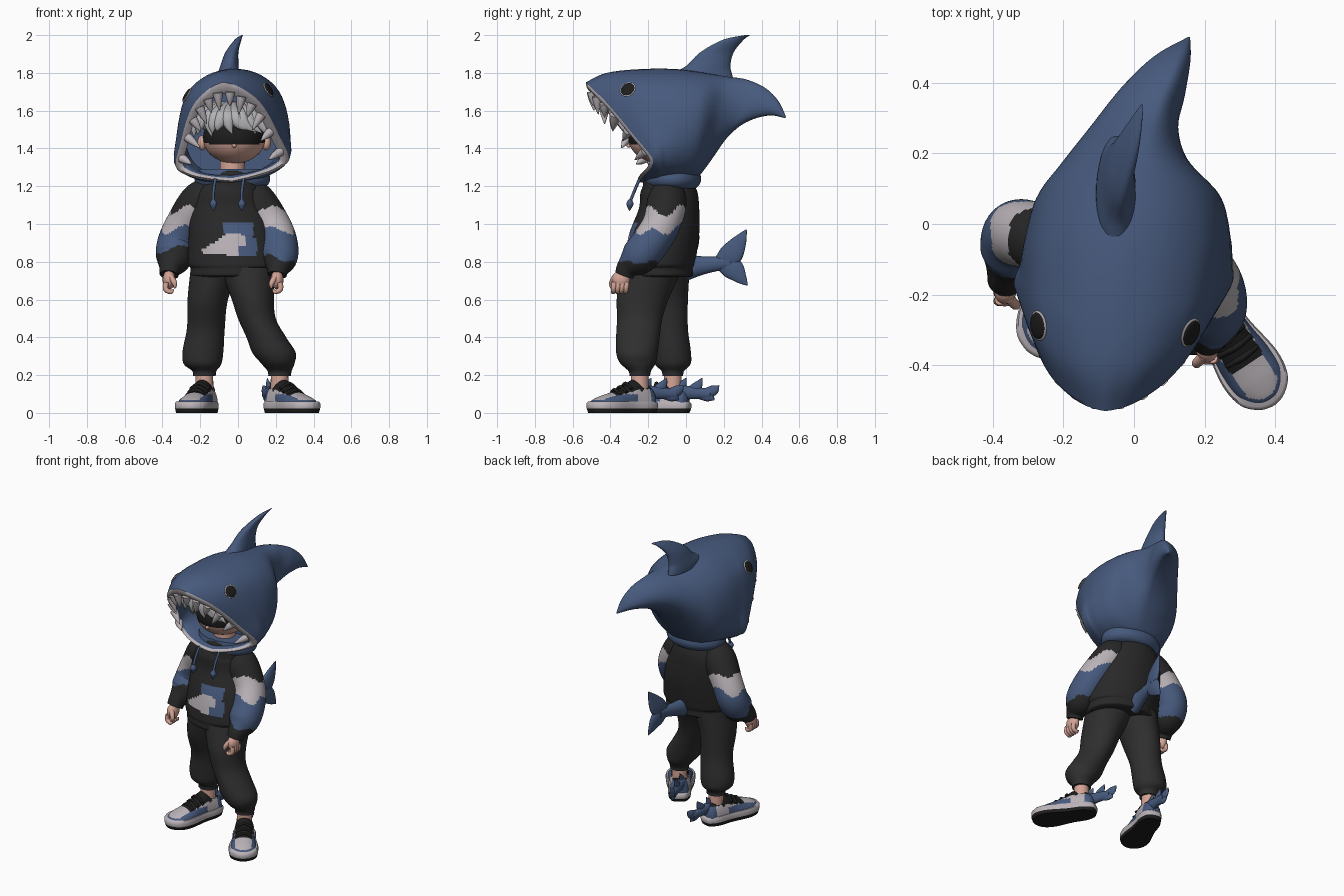
import bpy, bmesh, math, random
from mathutils import Vector, Matrix
from mathutils.bvhtree import BVHTree

if "Cube" in bpy.data.objects:
    bpy.data.objects.remove(bpy.data.objects["Cube"])
random.seed(4)


def material(name, *rgb):
    m = bpy.data.materials.new(name)
    m.diffuse_color = (*[(c / 255) ** 2.2 for c in rgb], 1)
    m.use_nodes = True
    m.node_tree.nodes["Principled BSDF"].inputs["Base Color"].default_value = m.diffuse_color
    return m


BLUE = material("shark blue", 72, 90, 124)
DARK = material("charcoal cloth", 44, 44, 45)
PANTS = material("soft black cloth", 50, 50, 50)
GREY = material("pale grey", 184, 177, 182)
HAIR = material("silver hair", 176, 175, 178)
SKIN = material("skin", 210, 162, 147)
BLACK = material("black", 34, 34, 34)


def finish(name, bm, mats, M=None):
    bmesh.ops.recalc_face_normals(bm, faces=bm.faces)
    for f in bm.faces:
        f.smooth = True
    me = bpy.data.meshes.new(name)
    bm.to_mesh(me)
    bm.free()
    if M:
        me.transform(M)
    me.set_sharp_from_angle(angle=math.radians(55))
    for m in mats:
        me.materials.append(m)
    ob = bpy.data.objects.new(name, me)
    bpy.context.collection.objects.link(ob)
    return ob


def spline(pts, n=6):
    out = []
    for i in range(len(pts) - 1):
        a, b, c, d = pts[max(i - 1, 0)], pts[i], pts[i + 1], pts[min(i + 2, len(pts) - 1)]
        for k in range(n):
            t = k / n
            out.append(tuple(.5 * (2 * q + (r - p) * t + (2 * p - 5 * q + 4 * r - s) * t * t
                             + (3 * q - p - 3 * r + s) * t ** 3) for p, q, r, s in zip(a, b, c, d)))
    return out + [tuple(pts[-1])]


def loft(name, rings, mats, rule=None, M=None):
    bm = bmesh.new()
    vs = [[bm.verts.new(p) for p in r] for r in rings]
    n = len(vs[0])
    made = [(bm.faces.new(vs[0]), 0), (bm.faces.new(vs[-1]), len(vs) - 1)]
    for i in range(len(vs) - 1):
        for j in range(n):
            k = (j + 1) % n
            made.append((bm.faces.new((vs[i][j], vs[i][k], vs[i + 1][k], vs[i + 1][j])), i))
    if rule:
        for f, i in made:
            f.material_index = rule(f.calc_center_median(), i)
    return finish(name, bm, mats, M)


def stack(name, secs, mats, rule=None, n=48, steps=6):
    """Horizontal oval rings: x, y, z, rx, ry."""
    ang = [2 * math.pi * k / n for k in range(n)]
    rings = [[(x + max(rx, .002) * math.cos(a), y + max(ry, .002) * math.sin(a), z) for a in ang]
             for x, y, z, rx, ry in spline(secs, steps)]
    return loft(name, rings, mats, rule)


def tube(name, pts, mats, rule=None, flat=1, ref=(0, 1, 0), n=20, steps=6, M=None):
    """Round or flattened sweep: x, y, z, radius."""
    s, rings = spline(pts, steps), []
    for i, p in enumerate(s):
        t = (Vector(s[min(i + 1, len(s) - 1)][:3]) - Vector(s[max(i - 1, 0)][:3])).normalized()
        u = t.cross(Vector(ref)).normalized()
        v = u.cross(t) * flat
        r = max(p[3], .002)
        rings.append([Vector(p[:3]) + r * (u * math.cos(a) + v * math.sin(a))
                      for a in [2 * math.pi * k / n for k in range(n)]])
    return loft(name, rings, mats, rule, M)


def ball(name, loc, radii, mats, rule=None, rot=None, seg=32):
    bm = bmesh.new()
    bmesh.ops.create_uvsphere(bm, u_segments=seg, v_segments=seg, radius=1)
    R = rot.to_matrix().to_4x4() if rot else Matrix()
    bm.transform(Matrix.Translation(loc) @ R @ Matrix.Diagonal((*radii, 1)))
    if rule:
        for f in bm.faces:
            f.material_index = rule(f.calc_center_median(), 0)
    return finish(name, bm, mats)


# Shark hood: half outlines (u, v) blended along slanted sections
RIM = spline([(0, 1), (.2, .965), (.4, .89), (.58, .79), (.73, .64), (.87, .43), (1, .2), (.8, .1), (.42, .04), (0, 0)], 3)
EGG = spline([(0, 1), (.3, .975), (.55, .91), (.75, .81), (.88, .64), (.97, .42), (1, .25), (.86, .11), (.48, .02), (0, 0)], 3)
OVAL = [(math.sin(math.pi * k / 27), .5 + .5 * math.cos(math.pi * k / 27)) for k in range(28)]
# top xyz, bottom xyz, left width, right width, outline blend, bow
HOOD = spline([(-.08, -.53, 1.75, -.03, -.24, 1.22, .29, .31, 0, .12),
               (-.07, -.42, 1.80, -.03, -.21, 1.22, .30, .32, .6, .10),
               (-.05, -.24, 1.82, -.02, -.15, 1.22, .30, .31, 1.1, .05),
               (-.03, -.05, 1.82, -.01, -.05, 1.22, .30, .30, 1.45, 0),
               (0, .10, 1.80, 0, .05, 1.24, .28, .25, 1.8, 0),
               (.03, .22, 1.78, .02, .12, 1.32, .23, .13, 2, 0),
               (.06, .32, 1.765, .05, .22, 1.46, .18, .07, 2, 0),
               (.10, .42, 1.72, .09, .32, 1.54, .14, .05, 2, 0),
               (.13, .49, 1.65, .13, .44, 1.575, .08, .03, 2, 0),
               (.155, .53, 1.565, .155, .525, 1.56, .004, .004, 2, 0)])


def hood_ring(s, scale=1, push=(0, 0, 0)):
    top, bot, w = Vector(s[:3]), Vector(s[3:6]), min(max(s[8], 0), 2)
    A, B, f = (RIM, EGG, w) if w < 1 else (EGG, OVAL, w - 1)
    half = [(a[0] + (b[0] - a[0]) * f, a[1] + (b[1] - a[1]) * f) for a, b in zip(A, B)]
    mid = (top + bot) / 2
    pts = [(u * s[7], u, v) for u, v in half] + [(-u * s[6], u, v) for u, v in half[-2:0:-1]]
    return [mid + (bot + (top - bot) * v + Vector((x, s[9] * u * u, .07 * x)) - mid) * scale
            + Vector(push) for x, u, v in pts]


inner = [hood_ring(HOOD[i], .87) for i in (18, 12, 6)] + [hood_ring(HOOD[2], .86, (0, .01, -.015))]
inner += [hood_ring(HOOD[0], .85, (0, .015, -.02)), hood_ring(HOOD[0], .94, (0, -.006, -.008))]
hood = loft("shark_hood", inner + [hood_ring(s) for s in HOOD], [BLUE, GREY],
            lambda c, i: 1 if 3 <= i <= 5 else 0)
stack("hood_fin", [(-.05, .08, 1.77, .058, .17), (-.05, .09, 1.80, .055, .152), (-.045, .12, 1.84, .048, .115),
                   (-.032, .165, 1.91, .034, .088), (0, .25, 1.975, .018, .055), (.022, .325, 2.0, .004, .015)], [BLUE])
stack("hood_collar", [(-.03, -.07, 1.185, .13, .11), (-.03, -.07, 1.2, .18, .135), (-.03, -.07, 1.235, .2, .15),
                      (-.03, -.07, 1.29, .19, .14)], [BLUE])

# Hood eyes lie on the hood surface
tree = BVHTree.FromPolygons([v.co for v in hood.data.vertices], [p.vertices for p in hood.data.polygons])
for side, p in (("left", (-.285, -.29, 1.69)), ("right", (.165, -.31, 1.715))):
    loc, nor, _, _ = tree.find_nearest(Vector(p))
    q = nor.to_track_quat('Z', 'Y')
    ball(side + "_eye_ring", loc, (.043, .043, .008), [GREY], rot=q)
    ball(side + "_eye", loc + nor * .003, (.038, .038, .009), [BLACK], rot=q)

# Teeth hang from the upper lip
lip = hood_ring(HOOD[0], .86, (0, .005, -.018))
mid = sum(lip, Vector()) / len(lip)
for n, j in enumerate((-17, -14, -11, -8, -5, -2, 2, 5, 8, 11, 14, 17)):
    p = lip[j]
    d = ((mid - p).normalized() * .6 + Vector((0, -.22, -.55))).normalized()
    L = .085 if n % 2 else .065
    tube("tooth", [(*(p - d * .012), .026), (*(p + d * L * .4), .019), (*(p + d * L), .002)],
         [GREY], n=10, steps=2, ref=(0, 1, .3))

# Head with blindfold, ears, nose and hair
ball("face", (-.02, -.125, 1.455), (.165, .18, .135), [SKIN, BLACK],
     lambda c, i: 1 if 1.42 + .3 * abs(c.x + .02) ** 2 < c.z < 1.53 else 0, seg=64)
ball("nose", (-.02, -.303, 1.415), (.012, .012, .01), [SKIN], seg=12)
for x in (-.19, .15):
    ball("ear", (x, -.12, 1.43), (.025, .03, .04), [SKIN], seg=16)
ball("hair_cap", (-.02, -.1, 1.545), (.178, .17, .105), [HAIR])
for i in range(-6, 7):
    x, j = i * .027, random.uniform(-.03, .03)
    y = 2.6 * x * x
    tube("hair_lock", [(-.02 + x * .6, -.2 + y, 1.635, .02), (-.02 + x * 1.1, -.295 + y, 1.58, .036),
                       (-.01 + x * 1.25 + j, -.315 + y, 1.525, .026),
                       (.02 + x * 1.35 + 2.2 * j, -.315 + y, 1.475 + abs(j) - .18 * abs(x), .002)],
         [HAIR], flat=.6, n=10, steps=4)
stack("neck", [(-.03, -.1, 1.15, .07, .07), (-.03, -.1, 1.36, .065, .065)], [SKIN])
stack("inner_collar", [(-.03, -.11, 1.18, .15, .12), (-.03, -.11, 1.27, .13, .11), (-.03, -.11, 1.285, .1, .085)], [DARK])


# Hoodie with patched pocket
def pocket(c, i):
    if c.y > -.16 or not .825 < c.z < 1.01:
        return 0
    if -.215 < c.x < .0 and c.z < min(.85 + .65 * (c.x + .21), .955) and c.z > .83 - .1 * c.x:
        return 1
    if c.z > .95 - .3 * max(c.x, 0):
        return 2 if -.08 < c.x < .08 else 0
    return 1 if 0 <= c.x < .04 and c.z > .88 else 2 if 0 <= c.x < .1 and c.z < .96 else 0


stack("hoodie_body", [(-.015, -.145, .72, .215, .165), (-.015, -.145, .73, .235, .185), (-.015, -.145, .765, .235, .185),
                      (-.015, -.14, .8, .25, .19), (-.025, -.115, .95, .235, .185), (-.045, -.09, 1.08, .21, .16),
                      (-.05, -.09, 1.17, .175, .15), (-.04, -.09, 1.23, .13, .12), (-.03, -.09, 1.25, .1, .1)],
      [DARK, GREY, BLUE], pocket, n=144, steps=12)


# Sleeves and hands
def sleeve_rule(low):
    def rule(c, i):
        z = c.z + .02 * math.sin(28 * c.x) + .015 * math.sin(45 * c.y)
        if c.z < .79 or z > 1.07:
            return 0
        return 1 if z > .98 else 2 if z > low or c.y > -.06 else 0
    return rule


for side, low, pts in (
    ("left", .87, [(-.12, -.09, 1.18, .08), (-.2, -.07, 1.12, .105), (-.285, -.035, 1, .097), (-.33, -.03, .9, .097),
                   (-.34, -.08, .82, .095), (-.36, -.14, .765, .058), (-.365, -.16, .73, .05)]),
    ("right", .81, [(.02, -.1, 1.18, .08), (.09, -.1, 1.12, .105), (.175, -.13, 1, .1), (.215, -.19, .9, .1),
                    (.22, -.255, .82, .095), (.212, -.31, .765, .06), (.207, -.325, .73, .05)])):
    tube(side + "_sleeve", pts, [DARK, GREY, BLUE], sleeve_rule(low), n=56, steps=12)
    s = 1 if side == "right" else -1
    x, y, z = pts[-1][0], pts[-1][1] - .02, .7
    ball(side + "_palm", (x, y, z + .005), (.034, .048, .05), [SKIN], seg=20)
    for k in range(4):
        fy = y - .035 + k * .022
        tube(side + "_finger", [(x + s * .015, fy, z - .01, .015), (x + s * .018, fy - .004, z - .045, .014),
                                (x - s * .01, fy - .006, z - .06, .012), (x - s * .022, fy - .005, z - .045, .005)],
             [SKIN], n=10, steps=3)
    tube(side + "_thumb", [(x - s * .01, y - .03, z + .02, .016), (x - s * .03, y - .05, z - .015, .014),
                           (x - s * .03, y - .05, z - .04, .005)], [SKIN], n=10, steps=3)

# Drawstrings
for x in (-.13, .02):
    tube("drawstring", [(x + .01, -.245, 1.24, .008), (x, -.275, 1.17, .008), (x, -.295, 1.12, .008)], [BLUE], n=8)
    tube("drawstring_tip", [(x, -.295, 1.13, .008), (x, -.297, 1.105, .02), (x, -.3, 1.07, .002)], [BLUE], n=10)

# Hoodie tail swings slightly to the right
X = (1, -.15, 0)
tube("tail_stem", [(0, 0, .77, .07), (.01, .08, .78, .05), (.03, .17, .79, .038), (.04, .24, .795, .034)], [BLUE], flat=.7, ref=X)
tube("tail_upper_lobe", [(.03, .17, .775, .04), (.045, .235, .835, .062), (.055, .282, .905, .04), (.06, .32, .97, .003)], [BLUE], flat=.35, ref=X)
tube("tail_lower_lobe", [(.03, .17, .81, .04), (.045, .245, .765, .058), (.055, .29, .715, .034), (.06, .325, .675, .003)], [BLUE], flat=.35, ref=X)

# Trousers
stack("left_trouser_leg", [(-.12, -.13, .77, .13, .15), (-.16, -.12, .6, .107, .13), (-.17, -.09, .45, .1, .1),
                           (-.185, -.075, .33, .108, .1), (-.188, -.07, .26, .1, .095), (-.178, -.07, .222, .064, .06),
                           (-.178, -.07, .195, .06, .055)], [PANTS])
stack("right_trouser_leg", [(.05, -.17, .77, .15, .16), (.075, -.225, .62, .115, .14), (.1, -.245, .5, .1, .12),
                            (.15, -.255, .4, .105, .115), (.19, -.26, .32, .115, .11), (.21, -.255, .265, .09, .095),
                            (.22, -.245, .222, .064, .06), (.22, -.245, .195, .06, .055)], [PANTS])


# Shoes with ankle fins, built along local +y then turned
def shoe_rule(c, i):
    if c.z > .125 or (.1 < c.y < .27 and abs(c.x) < .054):
        return 1
    if c.y > .25:
        return 0 if abs(c.x) < .05 and c.z > .068 else 2
    return 2 if c.y < .05 or (c.y > .14 and c.z < .1) else 0


UPPER = spline([(0, .03, .1), (.02, .055, .13), (.07, .062, .165), (.13, .065, .175), (.19, .07, .14),
                (.26, .08, .11), (.33, .078, .088), (.38, .047, .066), (.392, .01, .045)], 8)
SOLE = spline([(-.012, .01), (0, .045), (.06, .07), (.16, .074), (.28, .092), (.355, .08), (.395, .042), (.407, .006)], 5)
outline = [(w, t) for t, w in SOLE] + [(-w, t) for t, w in reversed(SOLE)]
for side, ankle, d in (("left", (-.178, -.07), (-.29, -.955)), ("right", (.22, -.245), (.55, -.835))):
    d = Vector(d).normalized()
    heel = Vector(ankle) - d * .085
    M = Matrix.Translation((heel.x, heel.y, 0)) @ Matrix.Rotation(math.atan2(d.y, d.x) - math.pi / 2, 4, 'Z')
    rings = [[(w * math.cos(a), t, .03 + (h - .03) * math.sin(a) ** .8) for a in [math.pi * k / 36 for k in range(37)]]
             for t, w, h in UPPER]
    loft(side + "_shoe_upper", rings, [GREY, BLACK, BLUE], shoe_rule, M)
    loft(side + "_shoe_sole", [[(x * k, .195 + (t - .195) * k, z) for x, t in outline]
                               for z, k in ((0, .95), (.022, .99), (.03, 1), (.05, 1), (.06, .95))],
         [BLACK, GREY], lambda c, i: 0 if c.z < .022 else 1, M)
    # Laces and ankle
    for t, z in ((.17, .155), (.205, .137), (.24, .122)):
        tube(side + "_lace", [(-.052, t, z - .028, .008), (0, t + .005, z + .002, .009), (.052, t, z - .028, .008)],
             [BLACK], n=8, steps=4, M=M)
    tube(side + "_ankle", [(*ankle, .13, .048), (*ankle, .24, .045)], [SKIN])
    back = (Vector((0, 1.3)) - d).normalized()
    F = Matrix.Translation((heel.x, heel.y, 0)) @ Matrix.Rotation(math.atan2(back.y, back.x) - math.pi / 2, 4, 'Z')
    X = (1, 0, 0)
    tube(side + "_shoe_fin_stem", [(0, -.05, .11, .04), (0, .04, .105, .032), (0, .12, .1, .026)], [BLUE], flat=.7, ref=X, n=12, M=F)
    for tip in ((-.01, .185), (.075, .185), (.165, .145), (.14, .068)):
        tube(side + "_shoe_fin", [(0, tip[0] - .07, .1, .03), (0, tip[0] - .025, (tip[1] + .1) / 2, .026),
                                  (0, *tip, .002)], [BLUE], flat=.5, ref=X, n=12, M=F)
